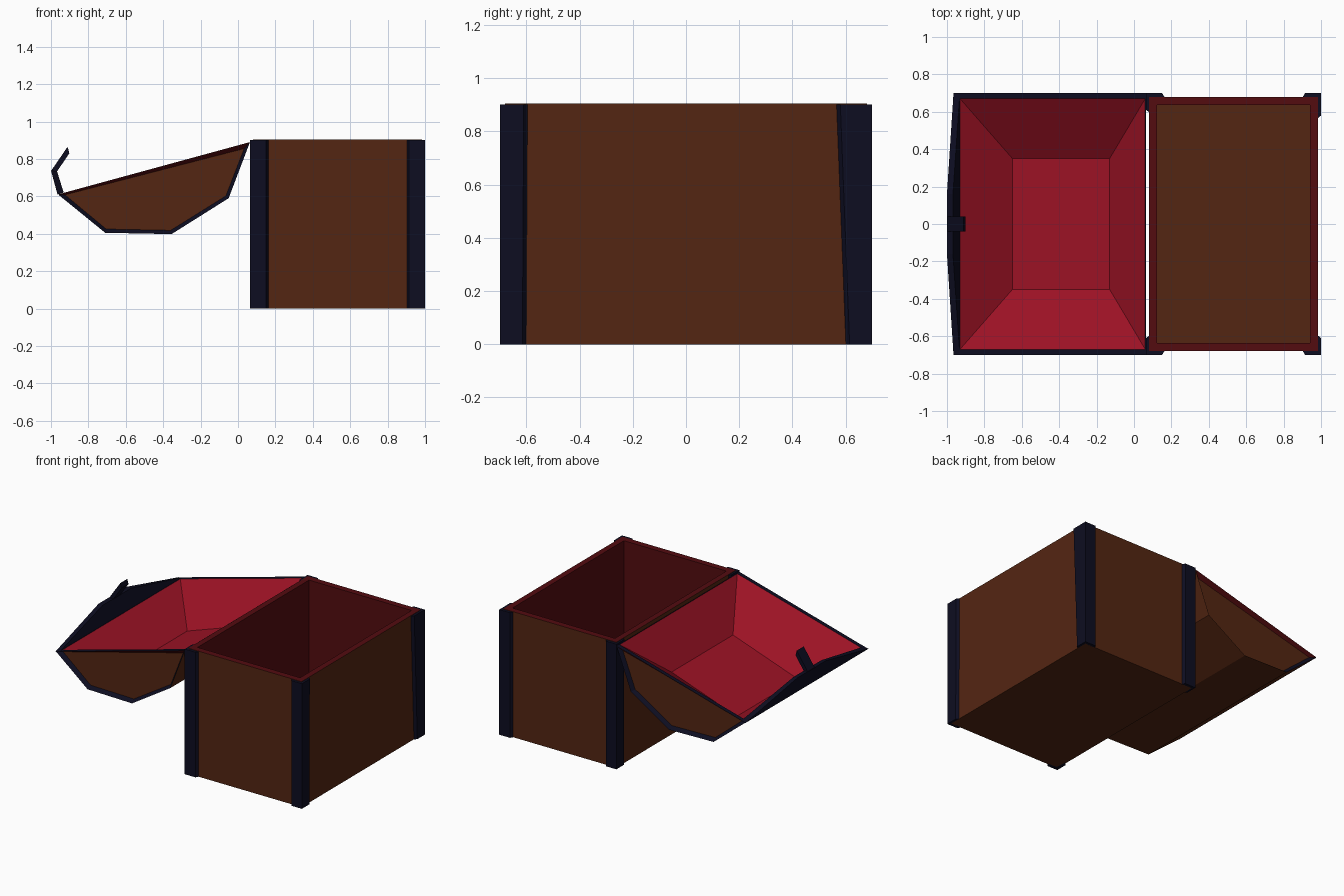
import bpy, bmesh
from mathutils import Vector

if "Cube" in bpy.data.objects:
    bpy.data.objects.remove(bpy.data.objects["Cube"])


def material(name, rgb):
    m = bpy.data.materials.new(name)
    m.diffuse_color = (*rgb, 1)
    m.use_nodes = True
    m.node_tree.nodes["Principled BSDF"].inputs["Base Color"].default_value = m.diffuse_color
    return m


BROWN, RED, CRIMSON, NAVY = range(4)
MATS = [material("brown_wood", (0.088, 0.019, 0.006)),
        material("dark_red", (0.088, 0.0035, 0.005)),
        material("crimson_lining", (0.33, 0.006, 0.018)),
        material("navy_iron", (0.004, 0.004, 0.015))]


def finish(name, bm):
    bmesh.ops.recalc_face_normals(bm, faces=bm.faces)
    me = bpy.data.meshes.new(name)
    bm.to_mesh(me)
    bm.free()
    for m in MATS:
        me.materials.append(m)
    ob = bpy.data.objects.new(name, me)
    bpy.context.collection.objects.link(ob)
    return ob


def ring(bm, pts):
    return [bm.verts.new(p) for p in pts]


def face(bm, verts, mat):
    bm.faces.new(verts).material_index = mat


def bridge(bm, a, b, mats):
    n = len(a)
    for i in range(n):
        j = (i + 1) % n
        face(bm, [a[i], a[j], b[j], b[i]], mats[i] if isinstance(mats, list) else mats)


def prism(name, lower, upper, mat):
    bm = bmesh.new()
    a, b = ring(bm, lower), ring(bm, upper)
    face(bm, a, mat)
    face(bm, b, mat)
    bridge(bm, a, b, mat)
    return finish(name, bm)


# Chest body: outer walls, red rim and lining, wooden floor
def rect(x0, x1, y, z):
    return [(x0, -y, z), (x1, -y, z), (x1, y, z), (x0, y, z)]


bm = bmesh.new()
base = ring(bm, rect(0.08, 0.983, 0.68, 0))
top = ring(bm, rect(0.08, 0.983, 0.68, 0.905))
rim = ring(bm, rect(0.122, 0.94, 0.635, 0.905))
floor = ring(bm, rect(0.122, 0.94, 0.635, 0.03))
face(bm, base, BROWN)
bridge(bm, base, top, BROWN)
bridge(bm, top, rim, RED)
bridge(bm, rim, floor, RED)
face(bm, floor, BROWN)
finish("chest_body", bm)

# Corner posts: chamfered L sections wrapping the four edges
for end, cx, sx in (("left", 0.065, -1), ("right", 1.0, 1)):
    for side, sy in (("front", -1), ("back", 1)):
        def section(z, arm):
            pts = [(0, 0), (0.085, 0), (0.1, 0.024), (0.03, 0.03), (0.024, arm), (0, arm - 0.02)]
            return [(cx - sx * u, sy * (0.7 - v), z) for u, v in pts]
        wide = 0.14 if (sx, sy) == (1, 1) else 0.11
        prism(f"{side}_{end}_post", section(0, 0.105), section(0.902, wide), NAVY)

# Open lid: five-sided shell, recessed end panels, navy lip, hopper lining
outer = [(-0.962, 0.61), (-0.71, 0.405), (-0.355, 0.398), (-0.05, 0.59), (0.064, 0.89)]
centre = Vector((-0.40, 0.58))
inner = [(-0.925, 0.608), (-0.705, 0.425), (-0.36, 0.418), (-0.065, 0.602), (0.033, 0.855)]
bm = bmesh.new()
ends = []
for s in (-1, 1):
    o = ring(bm, [(x, 0.7 * s, z) for x, z in outer])
    p = ring(bm, [(x, 0.672 * s, z) for x, z in inner])
    bridge(bm, o, p, [NAVY] * 4 + [RED])
    face(bm, p, BROWN)
    ends.append(o)
f, b = ends
for i in range(4):
    face(bm, [f[i], f[i + 1], b[i + 1], b[i]], BROWN)
edge = [f[0], f[4], b[4], b[0]]
mouth = ring(bm, [(-0.93, -0.67, 0.619), (0.06, -0.67, 0.889),
                  (0.06, 0.67, 0.889), (-0.93, 0.67, 0.619)])
well = ring(bm, [(-0.65, -0.35, 0.44), (-0.13, -0.35, 0.62),
                 (-0.13, 0.35, 0.62), (-0.65, 0.35, 0.44)])
bridge(bm, edge, mouth, NAVY)
bridge(bm, mouth, well, CRIMSON)
face(bm, well, CRIMSON)
finish("lid", bm)

# Latch plate tapering up from the lid's free edge
prism("latch_plate",
      [(-0.965, -0.7, 0.61), (-0.932, -0.69, 0.62), (-0.932, 0.69, 0.62), (-0.965, 0.7, 0.61)],
      [(-1.0, -0.16, 0.738), (-0.968, -0.16, 0.735), (-0.968, 0.16, 0.735), (-1.0, 0.16, 0.738)],
      NAVY)

# Latch hook
hook = [(-1.0, 0.735), (-0.966, 0.735), (-0.902, 0.83), (-0.911, 0.865)]
prism("latch_hook", [(x, -0.04, z) for x, z in hook], [(x, 0.04, z) for x, z in hook], NAVY)
